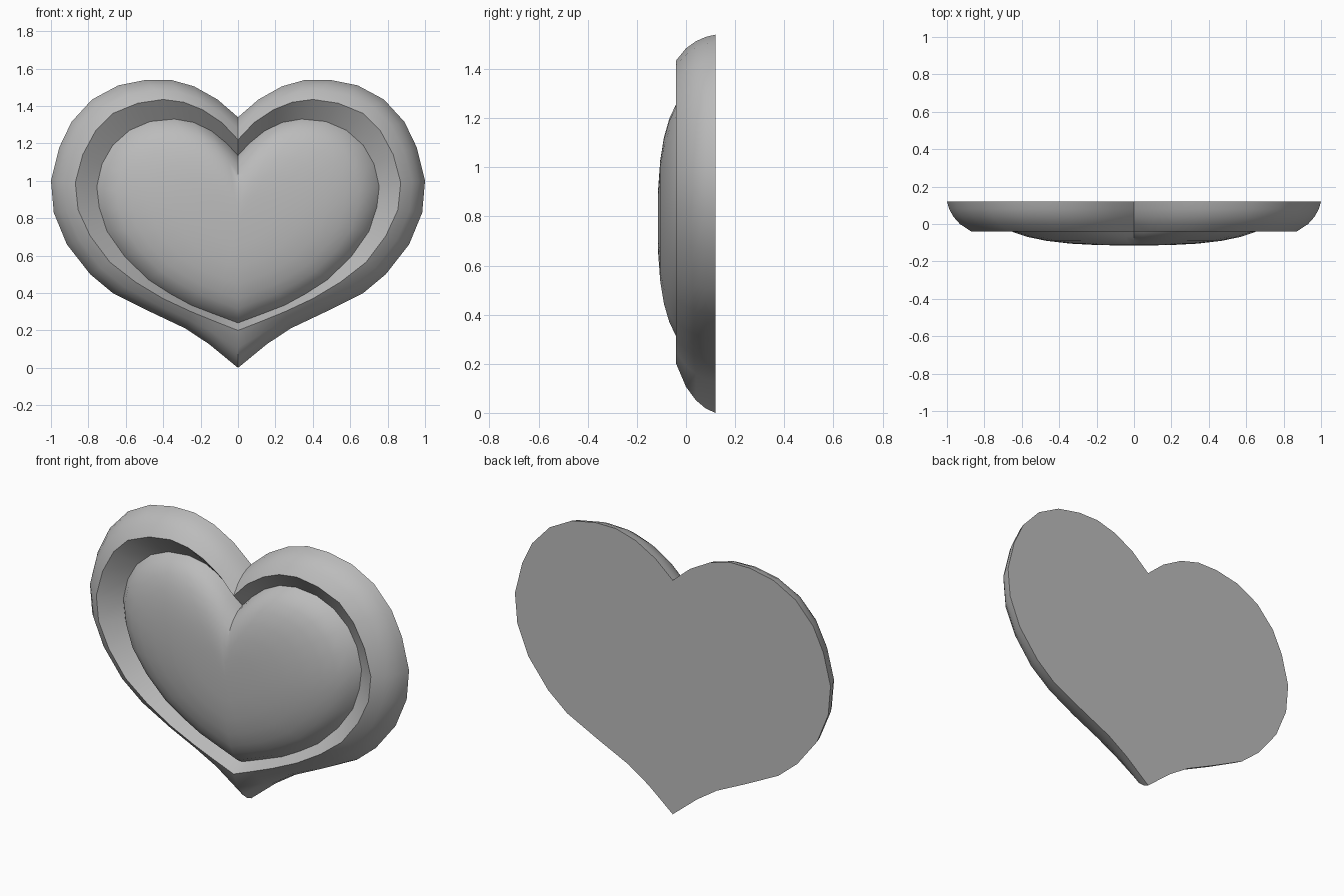
import bpy, bmesh, math

if "Cube" in bpy.data.objects:
    bpy.data.objects.remove(bpy.data.objects["Cube"])

# Right-hand halves of the heart outlines (x, z), from top notch to bottom tip
OUTER = [(0, 1.34), (.11, 1.435), (.235, 1.505), (.36, 1.54), (.49, 1.54), (.64, 1.51),
         (.78, 1.435), (.89, 1.315), (.955, 1.18), (1, 1.0), (.985, .83), (.915, .66),
         (.79, .50), (.67, .40), (.47, .30), (.28, .21), (.155, .127), (0, 0)]
RIDGE = [(0, 1.22), (.085, 1.31), (.19, 1.38), (.29, 1.42), (.40, 1.435), (.535, 1.415),
         (.67, 1.36), (.76, 1.27), (.83, 1.14), (.87, .99), (.855, .845), (.79, .705),
         (.685, .565), (.55, .46), (.40, .37), (.25, .30), (.12, .247), (0, .20)]
GROOVE = [(0, 1.135), (.06, 1.20), (.14, 1.265), (.235, 1.312), (.34, 1.33), (.47, 1.317),
          (.58, 1.27), (.67, 1.19), (.727, 1.09), (.755, .97), (.742, .857), (.70, .73),
          (.607, .597), (.48, .472), (.36, .395), (.25, .335), (.12, .285), (0, .24)]
BACK_Y, RIDGE_Y, GROOVE_Y = .12, -.04, .04
CENTRE_Z = .78

grey = bpy.data.materials.new("plain grey")
grey.diffuse_color = (.5, .5, .5, 1)
grey.use_nodes = True
grey.node_tree.nodes["Principled BSDF"].inputs["Base Color"].default_value = grey.diffuse_color


def full(half):
    """Mirror a half outline into a closed loop."""
    return half + [(-x, z) for x, z in half[-2:0:-1]]


def mix(a, b, t):
    return [(p[0] + (q[0] - p[0]) * t, p[1] + (q[1] - p[1]) * t) for p, q in zip(a, b)]


def loft(name, rings, cap_start=False, tip=None):
    """Skin a list of (outline, y) rings, with an optional flat cap and end point."""
    bm = bmesh.new()
    loops = [[bm.verts.new((x, y, z)) for x, z in full(half)] for half, y in rings]
    n = len(loops[0])
    for a, b in zip(loops, loops[1:]):
        for i in range(n):
            j = (i + 1) % n
            bm.faces.new((a[i], a[j], b[j], b[i]))
    if cap_start:
        bm.faces.new(loops[0][::-1])
    if tip:
        t = bm.verts.new(tip)
        for i in range(n):
            bm.faces.new((loops[-1][i], loops[-1][(i + 1) % n], t))
    bm.normal_update()
    # Front-facing surfaces must point towards -y
    if sum(f.normal.y * f.calc_area() for f in bm.faces if f.normal.y < .99 and len(f.verts) < 5) > 0:
        bmesh.ops.reverse_faces(bm, faces=bm.faces[:])
    mesh = bpy.data.meshes.new(name)
    bm.to_mesh(mesh)
    bm.free()
    mesh.materials.append(grey)
    ob = bpy.data.objects.new(name, mesh)
    bpy.context.collection.objects.link(ob)
    bpy.ops.object.select_all(action='DESELECT')
    ob.select_set(True)
    bpy.context.view_layer.objects.active = ob
    bpy.ops.object.shade_smooth_by_angle(angle=math.radians(40))
    return ob


# Frame: flat back, rounded outer side, front ridge, sloping inner wall
side = [(.12, 0), (.08, .09), (.04, .26), (0, .53), (RIDGE_Y, 1)]
frame = [(mix(OUTER, RIDGE, t), y) for y, t in side] + [(GROOVE, GROOVE_Y)]
loft("heart_frame", frame, cap_start=True)

# Domed heart set into the frame
dome = [(1, GROOVE_Y), (.95, -.005), (.86, -.042), (.76, -.068), (.62, -.09),
        (.45, -.105), (.25, -.113)]
centre = [(0, CENTRE_Z)] * len(GROOVE)
loft("domed_heart", [(mix(centre, GROOVE, s), y) for s, y in dome], tip=(0, -.115, CENTRE_Z))
